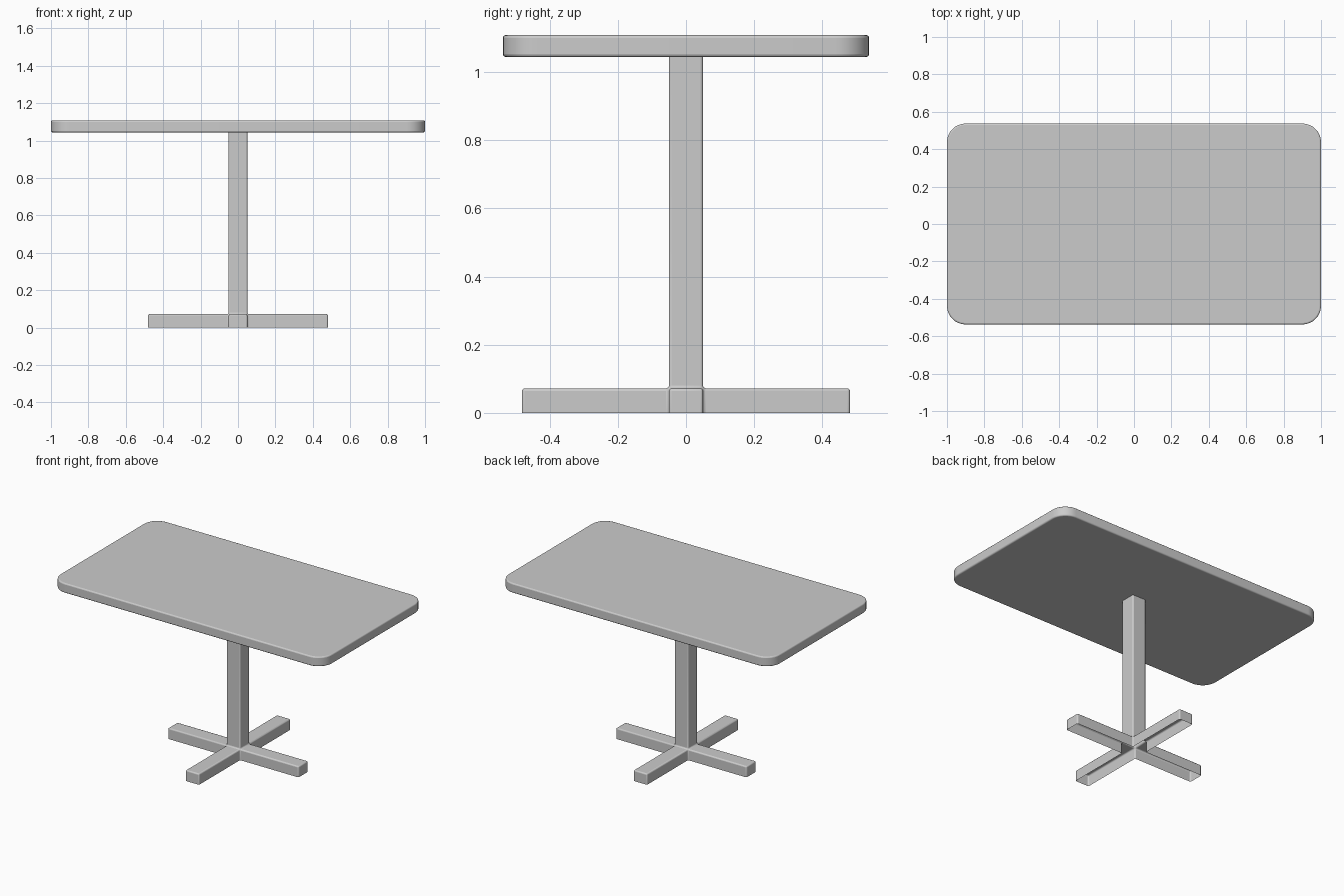
import bpy, bmesh, math
from mathutils import Vector, Matrix

if "Cube" in bpy.data.objects:
    bpy.data.objects.remove(bpy.data.objects["Cube"])


def finish(bm, name, bevel):
    """Turn a bmesh into a softly bevelled, smooth shaded object."""
    bm.normal_update()
    mesh = bpy.data.meshes.new(name)
    bm.to_mesh(mesh)
    bm.free()
    obj = bpy.data.objects.new(name, mesh)
    bpy.context.collection.objects.link(obj)
    mod = obj.modifiers.new("soft_edges", 'BEVEL')
    mod.width = bevel
    mod.segments = 3
    mod.limit_method = 'ANGLE'
    mod.angle_limit = math.radians(40)
    bpy.ops.object.select_all(action='DESELECT')
    obj.select_set(True)
    bpy.context.view_layer.objects.active = obj
    bpy.ops.object.shade_smooth_by_angle(angle=math.radians(40))
    return obj


def box(size, centre):
    bm = bmesh.new()
    bmesh.ops.create_cube(bm, size=1, matrix=Matrix.Translation(centre)
                          @ Matrix.Diagonal((*size, 1)))
    return bm


# Tabletop: slab with rounded plan corners
bm = box((2.0, 1.074, 0.064), (0, 0, 1.076))
corners = [e for e in bm.edges if abs(e.verts[0].co.z - e.verts[1].co.z) > 0.01]
bmesh.ops.bevel(bm, geom=corners, offset=0.1, offset_type='OFFSET',
                segments=8, profile=0.5, affect='EDGES')
finish(bm, "tabletop", 0.008)

# Pedestal: hollow square post, its foot extruded into four open-bottomed arms
TOP, ARM_H, HALF, REACH = 1.045, 0.072, 0.05, 0.481
bm = box((2 * HALF, 2 * HALF, TOP), (0, 0, TOP / 2))
bmesh.ops.bisect_plane(bm, geom=bm.verts[:] + bm.edges[:] + bm.faces[:],
                       plane_co=(0, 0, ARM_H), plane_no=(0, 0, 1))
bm.normal_update()
foot = [f for f in bm.faces
        if abs(f.normal.z) < 0.1 and f.calc_center_median().z < ARM_H]
arms = bmesh.ops.extrude_discrete_faces(bm, faces=foot)["faces"]
for face in arms:
    face.normal_update()
    out = Vector(face.normal)
    bmesh.ops.translate(bm, verts=face.verts[:], vec=out * (REACH - HALF))
bm.normal_update()


def is_open(face):
    c = face.calc_center_median()
    inner = Vector((c.x, c.y)).length < 0.06 and c.z < ARM_H - 0.01
    return inner or face.normal.z < -0.9 or c.z > TOP - 0.001


bmesh.ops.delete(bm, geom=[f for f in bm.faces if is_open(f)], context='FACES')
finish(bm, "pedestal", 0.008)
